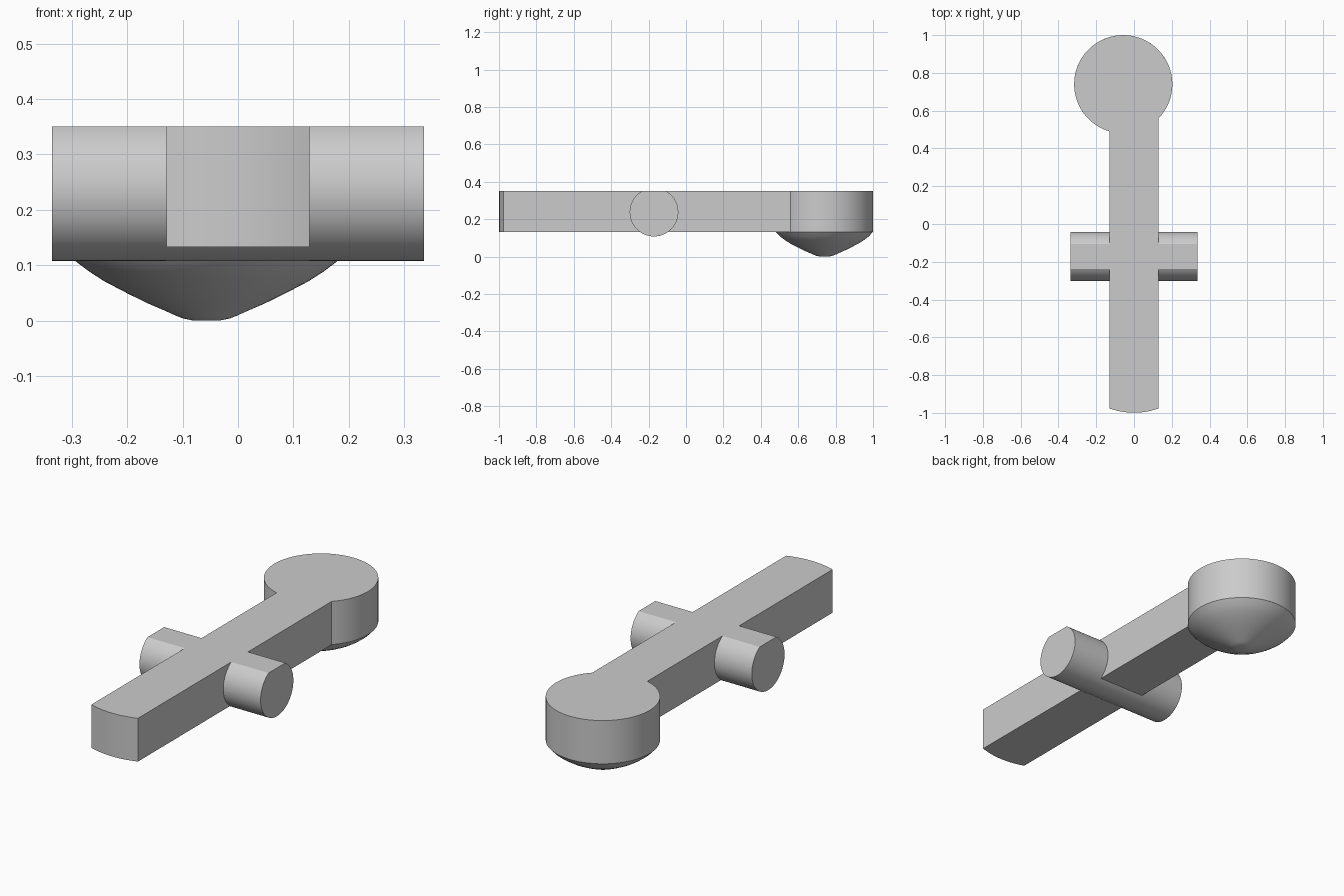
import bpy, bmesh, math

if "Cube" in bpy.data.objects:
    bpy.data.objects.remove(bpy.data.objects["Cube"])

grey = bpy.data.materials.new("plain grey")
grey.diffuse_color = (0.6, 0.6, 0.6, 1)
grey.use_nodes = True
grey.node_tree.nodes["Principled BSDF"].inputs["Base Color"].default_value = grey.diffuse_color

HALF = 0.129             # half width of the bar
LOW, TOP = 0.133, 0.35   # underside and top of the bar
KX, KY, KR = -0.057, 0.74, 0.26   # round head centre and radius


def finish(name, bm):
    bmesh.ops.recalc_face_normals(bm, faces=bm.faces)
    mesh = bpy.data.meshes.new(name)
    bm.to_mesh(mesh)
    bm.free()
    mesh.materials.append(grey)
    ob = bpy.data.objects.new(name, mesh)
    bpy.context.collection.objects.link(ob)
    bpy.ops.object.select_all(action='DESELECT')
    ob.select_set(True)
    bpy.context.view_layer.objects.active = ob
    bpy.ops.object.shade_smooth_by_angle(angle=math.radians(30))
    return ob


def prism(name, outline, offset):
    """Closed prism from a 3D outline, swept along offset."""
    bm = bmesh.new()
    face = bm.faces.new([bm.verts.new(p) for p in outline])
    out = bmesh.ops.extrude_face_region(bm, geom=[face], use_keep_orig=True)
    verts = [g for g in out["geom"] if isinstance(g, bmesh.types.BMVert)]
    bmesh.ops.translate(bm, verts=verts, vec=offset)
    return finish(name, bm)


def arc(cx, cy, r, a0, a1, n):
    return [(cx + r * math.cos(a0 + (a1 - a0) * i / n),
             cy + r * math.sin(a0 + (a1 - a0) * i / n)) for i in range(n + 1)]


# Bar with a bowed end, running into the round head
R = 0.39
bow = math.asin(HALF / R)
plan = arc(0, R - 0.999, R, -math.pi / 2 - bow, -math.pi / 2 + bow, 12)
right = -math.acos((HALF - KX) / KR)
left = 2 * math.pi - math.acos((-HALF - KX) / KR)
plan += arc(KX, KY, KR, right, left, 64)
prism("bar_and_head", [(x, y, LOW) for x, y in plan], (0, 0, TOP - LOW))

# Rounded dome under the head
profile = [(0.26, LOW), (0.237, 0.108), (0.212, 0.089), (0.184, 0.071),
           (0.14, 0.048), (0.105, 0.031), (0.076, 0.0185), (0.055, 0.009),
           (0.042, 0.004), (0.025, 0.0005), (0, 0)]
bm = bmesh.new()
vs = [bm.verts.new((KX + r, KY, z)) for r, z in profile]
edges = [bm.edges.new(p) for p in zip(vs, vs[1:])]
bmesh.ops.spin(bm, geom=vs + edges, cent=(KX, KY, 0), axis=(0, 0, 1),
               angle=2 * math.pi, steps=64, use_merge=True)
bmesh.ops.remove_doubles(bm, verts=bm.verts, dist=0.0001)
finish("dome", bm)

# Cross axle: stubs cut flush with the bar's top, joined below the bar
AY, AZ, AR = -0.171, 0.238, 0.13


def axle(name, x0, x1, ceiling):
    a = math.asin((ceiling - AZ) / AR)
    section = arc(AY, AZ, AR, -math.pi - a, a, 48)
    prism(name, [(x0, y, z) for y, z in section], (x1 - x0, 0, 0))


axle("axle_stub_right", HALF, 0.336, TOP)
axle("axle_stub_left", -HALF, -0.336, TOP)
axle("axle_middle", -HALF, HALF, LOW)
